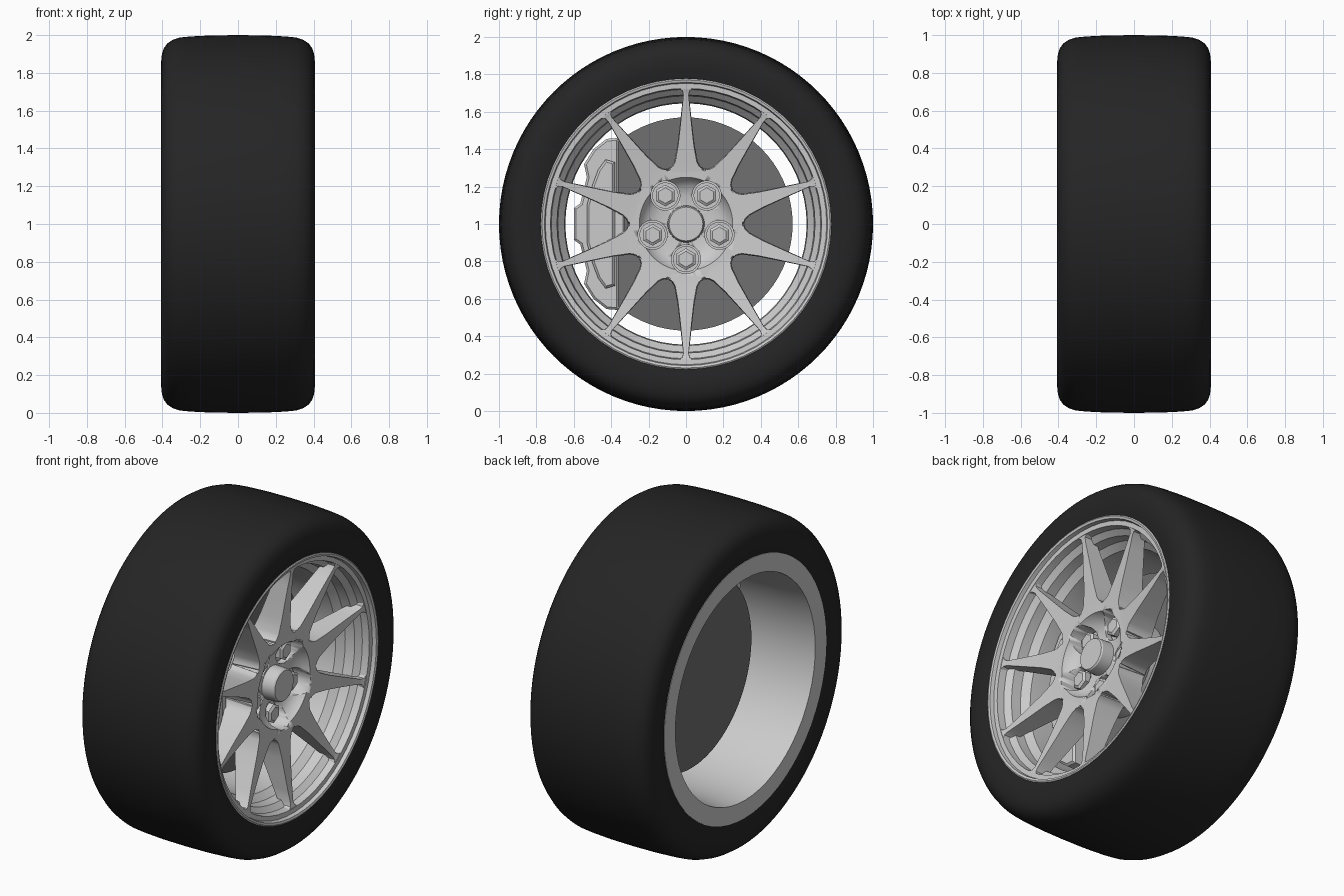
import bpy, bmesh
from math import sin, cos, pi, radians

if "Cube" in bpy.data.objects:
    bpy.data.objects.remove(bpy.data.objects["Cube"])

CZ = 1.0  # height of the wheel axis (axis runs along x)


def material(name, v):
    m = bpy.data.materials.new(name)
    m.diffuse_color = (v, v, v, 1)
    m.use_nodes = True
    m.node_tree.nodes["Principled BSDF"].inputs["Base Color"].default_value = m.diffuse_color
    return m


def finish(name, bm, mat=None, angle=30):
    bmesh.ops.recalc_face_normals(bm, faces=bm.faces[:])
    me = bpy.data.meshes.new(name)
    bm.to_mesh(me)
    bm.free()
    ob = bpy.data.objects.new(name, me)
    bpy.context.collection.objects.link(ob)
    if mat:
        me.materials.append(mat)
    bpy.ops.object.select_all(action='DESELECT')
    ob.select_set(True)
    bpy.context.view_layer.objects.active = ob
    bpy.ops.object.shade_smooth_by_angle(angle=radians(angle))
    return ob


def add_lathe(bm, prof, n, cy=0.0, cz=CZ, phase=0.0):
    """Revolve a closed (x, r) profile about an x-parallel axis."""
    rings = []
    for x, r in prof:
        if r == 0:
            rings.append([bm.verts.new((x, cy, cz))] * n)
        else:
            rings.append([bm.verts.new((x, cy + r * cos(phase + 2 * pi * i / n),
                                        cz + r * sin(phase + 2 * pi * i / n))) for i in range(n)])
    for k in range(len(rings)):
        a, b = rings[k], rings[(k + 1) % len(rings)]
        for i in range(n):
            j = (i + 1) % n
            vs = list(dict.fromkeys([a[i], a[j], b[j], b[i]]))
            if len(vs) > 2:
                bm.faces.new(vs)


def lathe(name, prof, n, mat=None, angle=30):
    bm = bmesh.new()
    add_lathe(bm, prof, n)
    return finish(name, bm, mat, angle)


def plug(x0, x1, r):
    return [(x0, 0), (x0, r), (x1, r), (x1, 0)]


def prism(name, pts, x0, x1, inset=0.012):
    """Extrude a (y, z) outline along x with a chamfered front."""
    bm = bmesh.new()
    f = bm.faces.new([bm.verts.new((x0, y, z)) for y, z in pts])
    r = bmesh.ops.extrude_face_region(bm, geom=[f])
    for v in r['geom']:
        if isinstance(v, bmesh.types.BMVert):
            v.co.x = x1
    top = [g for g in r['geom'] if isinstance(g, bmesh.types.BMFace)]
    bmesh.ops.recalc_face_normals(bm, faces=bm.faces[:])
    bmesh.ops.bevel(bm, geom=list(top[0].edges), offset=inset, segments=1, affect='EDGES')
    return finish(name, bm)


rubber = material("rubber", 0.018)
iron = material("dark_iron", 0.16)

# Tyre: symmetric half section mirrored across x = 0
half = [(0, 1.0), (.15, .998), (.25, .993), (.31, .987), (.345, .975), (.375, .955),
        (.393, .93), (.403, .90), (.407, .86), (.404, .82), (.395, .775)]
lathe("tyre", half + [(-x, r) for x, r in half[:0:-1]], 96, rubber, 50)

# Rim: stepped front lip, tapering barrel and flat rear flange
lathe("rim", [(.36, .78), (.398, .777), (.402, .77), (.398, .757), (.375, .752), (.373, .725),
              (.33, .72), (.30, .69), (.24, .685), (.20, .65), (.12, .645), (-.25, .655),
              (-.398, .67), (-.398, .777), (-.36, .78)], 60)

# Spokes: ten tapered, curved ribs (radius, half width, front x, back x)
stations = [(.275, .082, .308, .13), (.298, .086, .310, .135), (.308, .071, .311, .14),
            (.335, .057, .314, .148), (.42, .042, .324, .18), (.52, .031, .336, .215),
            (.62, .021, .350, .25), (.69, .014, .361, .275), (.712, .019, .366, .283),
            (.722, .034, .370, .29), (.735, .055, .372, .30)]
bm = bmesh.new()
for k in range(10):
    a = pi / 2 + k * pi / 5
    prev = None
    for r, w, xf, xb in stations:
        ring = [bm.verts.new((x, r * cos(a) - t * sin(a), CZ + r * sin(a) + t * cos(a)))
                for x, t in ((xf, -w), (xf, w), (xb, w * 1.1), (xb, -w * 1.1))]
        if prev:
            for i in range(4):
                j = (i + 1) % 4
                bm.faces.new((prev[i], prev[j], ring[j], ring[i]))
        else:
            bm.faces.new(ring)
        prev = ring
    bm.faces.new(prev)
finish("spokes", bm, None, 35)

# Hub: concave bowl with five lug pockets cut into it
hub = lathe("hub", [(.10, 0), (.10, .28), (.13, .302), (.309, .302), (.307, .25), (.275, .235),
                    (.245, .20), (.23, .15), (.228, .08), (.228, 0)], 60)
lugs = [(.188 * cos(-pi / 2 + k * 2 * pi / 5), CZ + .188 * sin(-pi / 2 + k * 2 * pi / 5))
        for k in range(5)]
bm = bmesh.new()
for y, z in lugs:
    add_lathe(bm, plug(.19, .45, .078), 32, y, z)
cutter = finish("lug_pocket_cutter", bm)
cutter.hide_render = True
mod = hub.modifiers.new("pockets", 'BOOLEAN')
mod.object = cutter
mod.solver = 'EXACT'
bpy.context.view_layer.objects.active = hub
bpy.ops.object.modifier_apply(modifier=mod.name)
bpy.data.objects.remove(cutter)

# Centre cap and hexagonal lug nuts
lathe("centre_cap", [(.2, 0), (.2, .1), (.302, .096), (.31, .09), (.31, 0)], 40)
bm = bmesh.new()
for y, z in lugs:
    add_lathe(bm, plug(.185, .20, .07), 24, y, z)
    add_lathe(bm, [(.19, 0), (.19, .058), (.24, .058), (.25, .042), (.25, 0)], 6, y, z, pi / 6)
finish("lug_nuts", bm)

# Brake disc and its bell
lathe("brake_disc", plug(-.04, .02, .57), 72, iron)
lathe("disc_bell", plug(.01, .12, .275), 48)


# Caliper: body and raised panel, outlines mirrored about the axis height
def mirrored(pts):
    return [(y, CZ + z) for y, z in pts] + [(y, CZ - z) for y, z in reversed(pts)]


prism("caliper_body", mirrored([(-.36, .46), (-.425, .455), (-.495, .40), (-.545, .32),
                                (-.53, .25), (-.565, .11), (-.60, .085)]), .015, .13)
prism("caliper_panel", mirrored([(-.38, .33), (-.43, .345), (-.47, .29), (-.50, .21),
                                 (-.53, .10)]), .12, .17)
prism("caliper_bridge", mirrored([(-.33, .03), (-.33, .07), (-.40, .09), (-.41, .06)]), .10, .155, .006)
